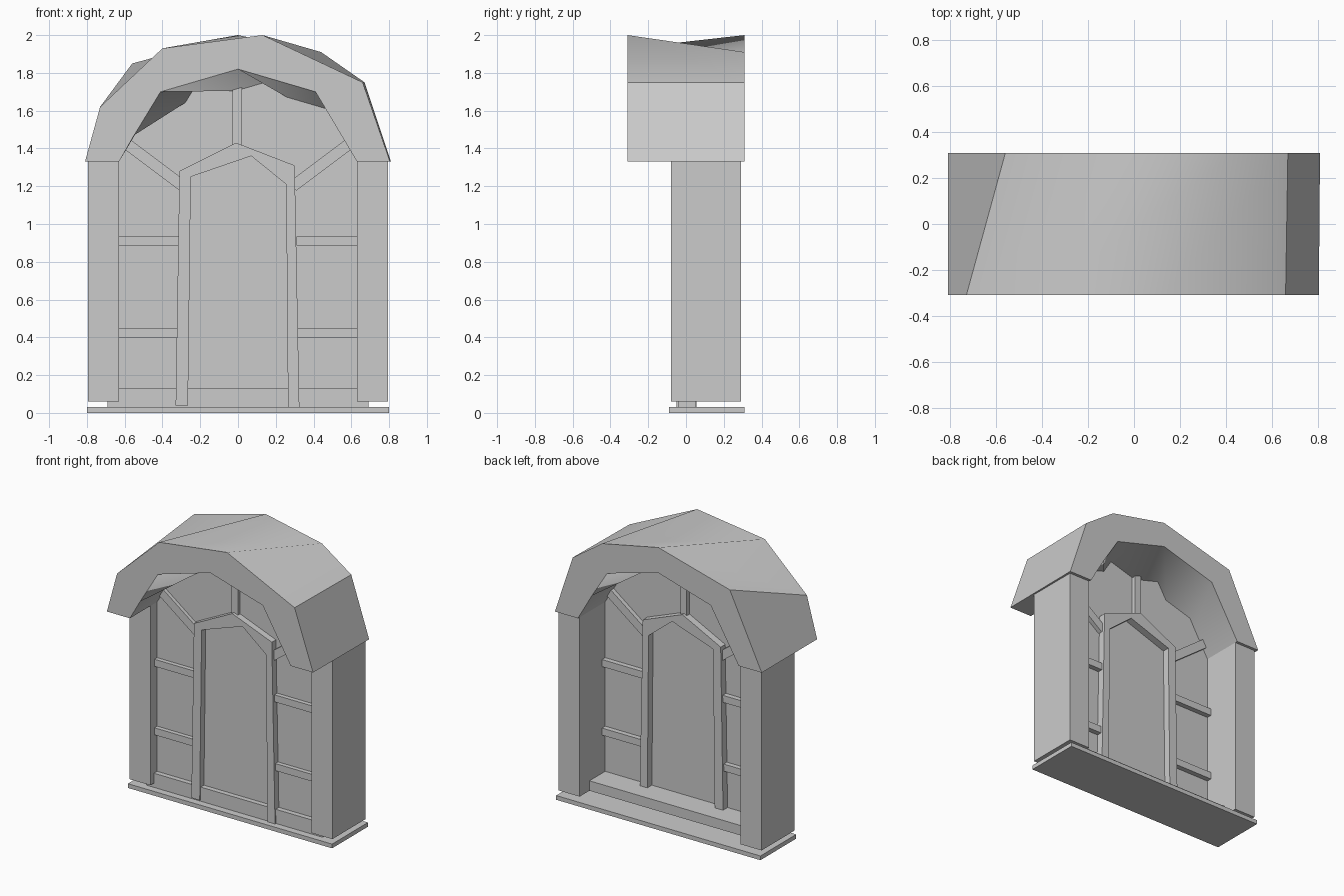
import bpy
from math import atan2, hypot

if "Cube" in bpy.data.objects:
    bpy.data.objects.remove(bpy.data.objects["Cube"])


def make(name, verts, faces, smooth=False):
    me = bpy.data.meshes.new(name)
    me.from_pydata(verts, [], faces)
    me.update()
    ob = bpy.data.objects.new(name, me)
    bpy.context.collection.objects.link(ob)
    if smooth:
        bpy.context.view_layer.objects.active = ob
        ob.select_set(True)
        bpy.ops.object.shade_smooth_by_angle(angle=0.7)
        ob.select_set(False)
    return ob


def box(name, x0, x1, y0, y1, z0, z1):
    return prism(name, [(x0, z0), (x1, z0), (x1, z1), (x0, z1)], y0, y1)


def prism(name, pts, y0, y1):
    n = len(pts)
    v = [(x, y, z) for y in (y0, y1) for x, z in pts]
    f = [tuple(range(n)), tuple(reversed(range(n, 2 * n)))]
    f += [((i + 1) % n, i, n + i, n + (i + 1) % n) for i in range(n)]
    return make(name, v, f)


def bar(name, a, b, w, y0, y1):
    dx, dz = b[0] - a[0], b[1] - a[1]
    k = w / 2 / hypot(dx, dz)
    ox, oz = -dz * k, dx * k
    return prism(name, [(a[0] - ox, a[1] - oz), (b[0] - ox, b[1] - oz),
                        (b[0] + ox, b[1] + oz), (a[0] + ox, a[1] + oz)], y0, y1)


def arch(name, outer_f, inner_f, outer_b, inner_b, y0, y1, smooth=False):
    # open band with equal point counts on the outer and inner outlines
    n = len(outer_f)
    v = []
    for pts, y in ((outer_f, y0), (inner_f, y0), (outer_b, y1), (inner_b, y1)):
        v += [(x, y, z) for x, z in pts]
    f = []
    for i in range(n - 1):
        a, b, c, d = i, n + i, 2 * n + i, 3 * n + i
        f += [(a, b, b + 1, a + 1), (c, c + 1, d + 1, d),
              (a, a + 1, c + 1, c), (b, d, d + 1, b + 1)]
    f += [(0, 2 * n, 3 * n, n), (n - 1, 2 * n - 1, 4 * n - 1, 3 * n - 1)]
    return make(name, v, f, smooth)


# Arched hood: faceted, with slightly different front and back outlines
hood_front = [(-.81, 1.33), (-.73, 1.62), (-.40, 1.93), (.13, 2.0), (.66, 1.75), (.805, 1.33)]
hood_back = [(-.81, 1.33), (-.56, 1.85), (0, 2.0), (.44, 1.91), (.67, 1.75), (.81, 1.33)]
inner_front = [(-.63, 1.33), (-.55, 1.47), (-.41, 1.70), (0, 1.82), (.41, 1.70), (.63, 1.33)]
inner_back = [(-.63, 1.33), (-.41, 1.70), (0, 1.82), (.40, 1.71), (.52, 1.52), (.63, 1.33)]
arch("hood", hood_front, inner_front, hood_back, inner_back, -.31, .31, True)

# Side pillars
for side, s in (("left", -1), ("right", 1)):
    xs = sorted((s * .63, s * .795))
    box("pillar_" + side, xs[0], xs[1], -.08, .29, .06, 1.335)

# Base, bottom rail and inner ledge
box("base_plate", -.80, .80, -.09, .31, 0, .03)
box("bottom_rail", -.69, .69, -.04, .05, .03, .13)
box("inner_ledge", -.64, .64, 0, .18, .06, .13)

# Thin window panel closing the opening
prism("panel", [(-.66, .06), (.66, .06), (.66, 1.36), (.43, 1.72), (0, 1.85),
                (-.43, 1.72), (-.66, 1.36)], -.004, .004)

# Door frame
door_out = [(-.33, .04), (-.31, 1.28), (-.01, 1.43), (.30, 1.31), (.325, .02)]
door_in = [(-.265, .04), (-.25, 1.25), (.07, 1.36), (.255, 1.21), (.265, .02)]
arch("door_frame", door_out, door_in, door_out, door_in, -.05, .055)

# Glazing bars
for side, s in (("left", -1), ("right", 1)):
    for k, z in enumerate((.425, .91)):
        bar(f"cross_bar_{side}_{k}", (s * .31, z), (s * .64, z), .05, -.035, .04)
    bar("diagonal_bar_" + side, (s * .29, 1.20), (s * .59, 1.425), .06, -.03, .035)
bar("top_bar", (-.005, 1.41), (-.005, 1.83), .05, -.03, .035)
